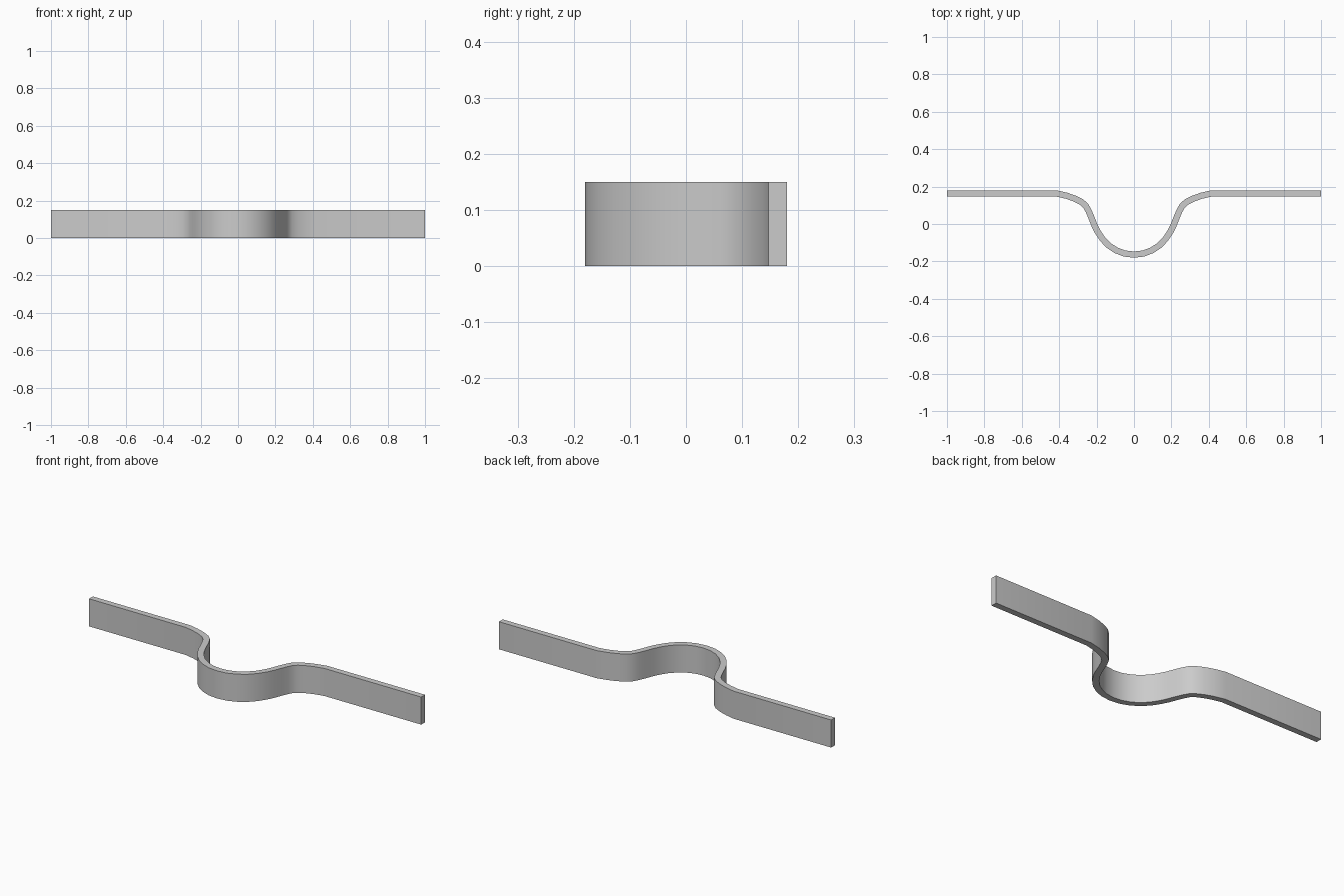
import bpy, bmesh
from mathutils import Vector

if "Cube" in bpy.data.objects:
    bpy.data.objects.remove(bpy.data.objects["Cube"])

HEIGHT, THICK = 0.15, 0.033

# Centre line of the right half, from the middle of the bowl to the end
half = [(0, -0.1635), (0.05, -0.158), (0.095, -0.141), (0.135, -0.115),
        (0.168, -0.081), (0.194, -0.042), (0.212, -0.006), (0.228, 0.035),
        (0.243, 0.07), (0.258, 0.097), (0.28, 0.117), (0.315, 0.135),
        (0.36, 0.151), (0.415, 0.1635), (1, 0.1635)]
path = [Vector((-x, y)) for x, y in reversed(half[1:])] + [Vector(p) for p in half]


def offset(points, d):
    """Mitred parallel copy of an open path."""
    out = []
    for i, p in enumerate(points):
        dirs = []
        if i > 0:
            dirs.append((p - points[i - 1]).normalized())
        if i < len(points) - 1:
            dirs.append((points[i + 1] - p).normalized())
        t = sum(dirs, Vector((0, 0))).normalized()
        out.append(p + Vector((-t.y, t.x)) * d / t.dot(dirs[0]))
    return out


# Bent strip: rows of lower/upper verts on both sides of the centre line
bm = bmesh.new()
rings = []
for a, b in zip(offset(path, -THICK / 2), offset(path, THICK / 2)):
    rings.append([bm.verts.new((p.x, p.y, z))
                  for p, z in ((a, 0), (b, 0), (b, HEIGHT), (a, HEIGHT))])
for r, s in zip(rings, rings[1:]):
    for k in range(4):
        n = (k + 1) % 4
        bm.faces.new((r[k], r[n], s[n], s[k]))
bm.faces.new(rings[0])
bm.faces.new(rings[-1])
bmesh.ops.recalc_face_normals(bm, faces=bm.faces)
mesh = bpy.data.meshes.new("bent_strip")
bm.to_mesh(mesh)
bm.free()
strip = bpy.data.objects.new("bent_strip", mesh)
bpy.context.collection.objects.link(strip)

# Smooth bends, sharp rims
bpy.context.view_layer.objects.active = strip
strip.select_set(True)
bpy.ops.object.shade_smooth_by_angle(angle=0.6)
